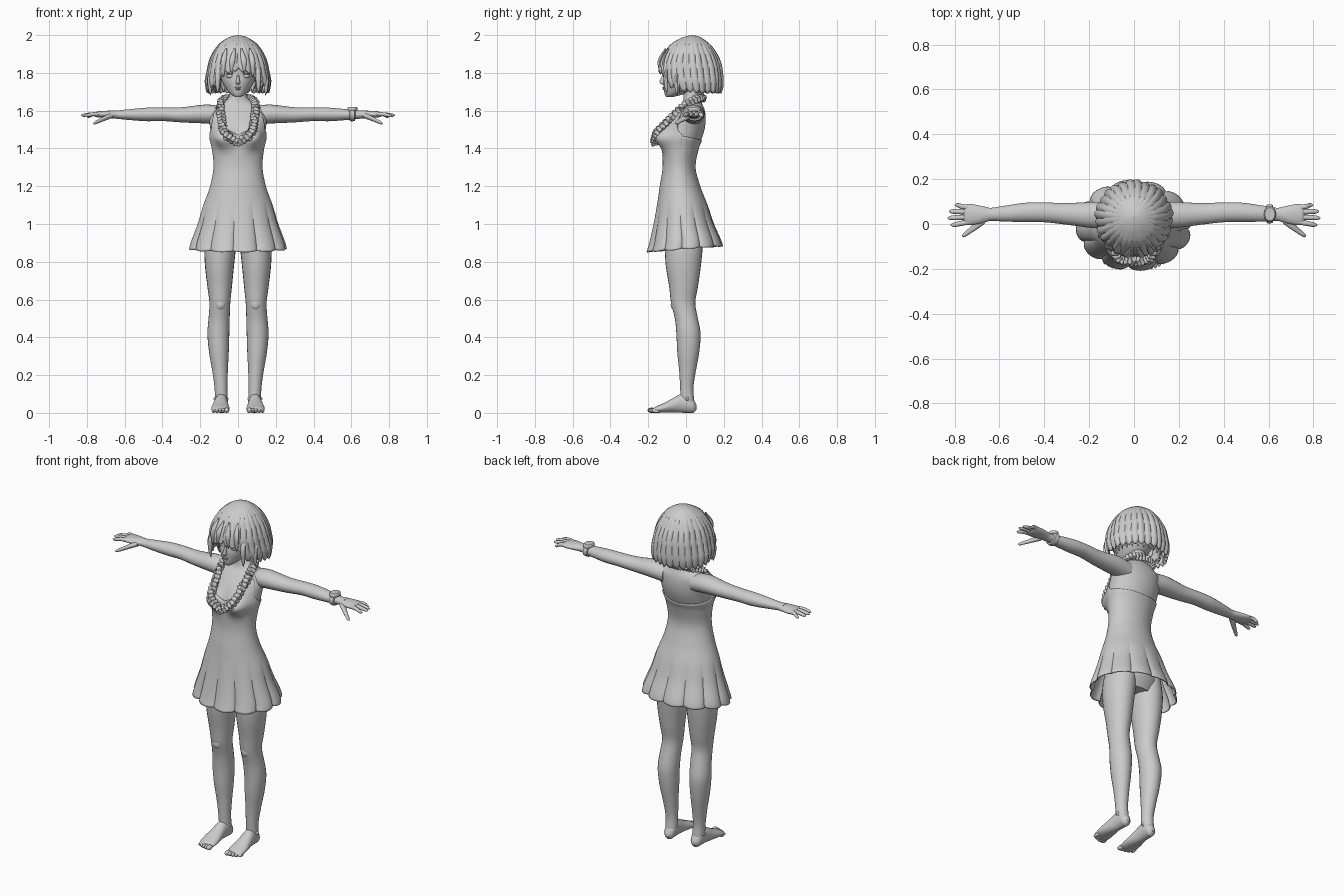
import bpy, bmesh, math
from math import sin, cos, pi, exp, degrees

if "Cube" in bpy.data.objects:
    bpy.data.objects.remove(bpy.data.objects["Cube"])

grey = bpy.data.materials.new("light_grey")
grey.use_nodes = True
grey.diffuse_color = (0.6, 0.6, 0.6, 1)
grey.node_tree.nodes["Principled BSDF"].inputs["Base Color"].default_value = (0.6, 0.6, 0.6, 1)
parts = []


def sample(table, t):
    """Smooth interpolation of table rows; the first column is the parameter."""
    t = min(max(t, table[0][0]), table[-1][0])
    i = next(k for k in range(len(table) - 1) if t <= table[k + 1][0])
    a, b = table[i], table[i + 1]
    before, after = table[max(i - 1, 0)], table[min(i + 2, len(table) - 1)]
    h = b[0] - a[0]
    u = (t - a[0]) / h
    out = []
    for k in range(1, len(a)):
        m0 = (b[k] - before[k]) / (b[0] - before[0]) * h
        m1 = (after[k] - a[k]) / (after[0] - a[0]) * h
        d = b[k] - a[k]
        out.append(a[k] + u * (m0 + u * (3 * d - 2 * m0 - m1 + u * (m0 + m1 - 2 * d))))
    return out


def linear(table, t):
    for a, b in zip(table, table[1:]):
        if t <= b[0]:
            return a[1] + (b[1] - a[1]) * (t - a[0]) / (b[0] - a[0])
    return table[-1][1]


def finish(name, bm, mirror=False, thick=0):
    mesh = bpy.data.meshes.new(name)
    bm.to_mesh(mesh)
    bm.free()
    mesh.materials.append(grey)
    obj = bpy.data.objects.new(name, mesh)
    bpy.context.collection.objects.link(obj)
    if mirror:
        obj.modifiers.new("mirror", 'MIRROR')
    if thick:
        mod = obj.modifiers.new("thickness", 'SOLIDIFY')
        mod.thickness, mod.offset = thick, -1
    parts.append(obj)
    return obj


def skin_rows(name, rows, caps=True, loop=False, mirror=False, thick=0):
    """Join rings of points into a surface."""
    bm = bmesh.new()
    rings = [[bm.verts.new(p) for p in row] for row in rows]
    n = len(rings[0])
    pairs = list(zip(rings, rings[1:])) + ([(rings[-1], rings[0])] if loop else [])
    for lo, hi in pairs:
        for j in range(n):
            k = (j + 1) % n
            bm.faces.new((lo[j], lo[k], hi[k], hi[j]))
    if caps:
        bm.faces.new(rings[0][::-1])
        bm.faces.new(rings[-1])
    if caps or loop:
        bmesh.ops.recalc_face_normals(bm, faces=bm.faces)
    return finish(name, bm, mirror, thick)


def loft(name, axis, table, mirror=True, n=24, steps=30):
    """Ellipses along an axis: (position, centre, centre, radius, radius)."""
    rows = []
    for s in range(steps + 1):
        t = table[0][0] + (table[-1][0] - table[0][0]) * (1 - cos(pi * s / steps)) / 2
        c, d, r, q = sample(table, t)
        r, q = max(r, .001), max(q, .001)
        ring = [[c + r * cos(2 * pi * j / n), d + q * sin(2 * pi * j / n)] for j in range(n)]
        for p in ring:
            p.insert("xyz".index(axis), t)
        rows.append(ring)
    return skin_rows(name, rows, mirror=mirror)


def shell(name, table, bottom, top, bulge, n=96, m=40, power=1, caps=False, thick=0):
    """Upright body of rows (z, half width, front y, back y) between two edges."""
    rows = []
    for i in range(m + 1):
        t = 1 - (1 - i / m) ** power
        ring = []
        for j in range(n):
            a = 2 * pi * j / n
            z = bottom(a) + (top(a) - bottom(a)) * t
            w, f, b = sample(table, z)
            o = bulge(a, z)
            ring.append(((w + o) * cos(a), (f + b) / 2 + ((b - f) / 2 + o) * sin(a), z))
        rows.append(ring)
    return skin_rows(name, rows, caps=caps, thick=thick)


def blob(name, loc, size, mirror=False):
    bm = bmesh.new()
    bmesh.ops.create_uvsphere(bm, u_segments=16, v_segments=10, radius=1)
    bmesh.ops.scale(bm, vec=size, verts=bm.verts)
    bmesh.ops.translate(bm, vec=loc, verts=bm.verts)
    return finish(name, bm, mirror)


def from_front(a):
    d = abs(degrees(a) - 270) % 360
    return min(d, 360 - d)


# Torso and dress
upper = [(1.3, .124, -.118, .045), (1.4, .132, -.12, .062), (1.45, .142, -.122, .082),
         (1.5, .146, -.108, .098), (1.55, .152, -.083, .104), (1.6, .148, -.045, .1),
         (1.63, .105, -.02, .088), (1.66, .056, -.014, .076), (1.7, .045, -.012, .07),
         (1.76, .045, -.012, .07)]
pelvis = [(.87, .12, -.08, .07), (.95, .15, -.11, .1), (1.1, .15, -.12, .09), (1.2, .125, -.12, .06)]
skirt = [(.85, .25, -.197, .185), (.9, .24, -.183, .18), (1, .205, -.163, .14), (1.1, .177, -.147, .108),
         (1.2, .142, -.133, .07)]


def bust(a, z):
    x = abs(.145 * cos(a))
    return .046 * exp(-((x - .068) / .045) ** 2 - ((z - 1.455) / .052) ** 2) if sin(a) < 0 else 0


def pleats(a, z):
    w = min(max((1.13 - z) / .25, 0), 1)
    return bust(a, z) + .006 + .022 * w * (abs(sin(6 * a + .6)) ** .45 - .65)


neckline = [(0, 1.47), (20, 1.5), (36, 1.58), (45, 1.61), (54, 1.58), (68, 1.5), (90, 1.465),
            (130, 1.45), (180, 1.44)]
shell("torso", pelvis + upper, lambda a: .87, lambda a: 1.76, bust, m=70, caps=True)
shell("dress", skirt + upper, lambda a: .872 + .015 * sin(a) - .006 * abs(sin(6 * a + .6)),
      lambda a: linear(neckline, from_front(a)), pleats, n=180, m=60, thick=.006)

# Head and face
head = [(1.672, .014, -.105, -.07), (1.685, .036, -.112, -.02), (1.71, .06, -.117, .05),
        (1.75, .083, -.121, .1), (1.79, .094, -.118, .13), (1.85, .1, -.118, .14),
        (1.92, .085, -.075, .11), (1.95, .04, -.02, .06)]
shell("head", head, lambda a: 1.672, lambda a: 1.95, lambda a, z: 0, n=48, caps=True)
loft("nose", "z", [(1.738, 0, -.12, .006, .008), (1.747, 0, -.122, .012, .016),
                   (1.756, 0, -.121, .01, .019), (1.79, 0, -.112, .006, .012)], mirror=False)
blob("upper_lip", (0, -.117, 1.722), (.017, .008, .004))
blob("lower_lip", (0, -.116, 1.714), (.013, .008, .005))
blob("eye", (.04, -.101, 1.783), (.021, .011, .011), True)
blob("upper_eyelid", (.041, -.103, 1.795), (.024, .01, .003), True)
blob("eyebrow", (.043, -.104, 1.812), (.024, .008, .003), True)
blob("ear", (.097, .02, 1.77), (.012, .02, .032), True)

# Bobbed hair with a fringe and an inner layer
hair = [(1.69, .158, -.11, .18), (1.72, .166, -.125, .19), (1.76, .17, -.138, .193), (1.8, .162, -.143, .19),
        (1.85, .152, -.14, .181), (1.9, .134, -.118, .16), (1.95, .102, -.082, .127),
        (1.98, .064, -.036, .09), (1.994, .033, 0, .063), (2, .002, .029, .033)]
fringe = [(0, 1.812), (15, 1.8), (30, 1.795), (36, 1.77), (42, 1.715), (55, 1.725), (70, 1.70),
          (110, 1.69), (180, 1.692)]


def strands(a, z):
    fade = min((2 - z) / .12, 1)
    return fade * (.009 * abs(sin(14 * a + 5 * (z - 1.8))) ** .6 + .003 * sin(9 * a) - .004)


shell("hair", hair, lambda a: linear(fringe, from_front(a)) + .016 * (1 - abs(sin(14 * a - .4))),
      lambda a: 2, strands, n=224, m=36, power=2, thick=.014)
shell("inner_hair", hair,
      lambda a: 1.83 if from_front(a) < 46 else 1.695 + .045 * abs((a * 24 / pi) % 2 - 1),
      lambda a: 1.95, lambda a, z: -.034, n=240, m=20, thick=.008)
for i, (x, y, z, low) in enumerate([(.105, -.105, 1.8, 1.69), (.145, -.05, 1.78, 1.68),
                                    (.03, -.138, 1.87, 1.79), (.075, -.122, 1.87, 1.775)]):
    loft("hair_lock_%d" % i, "z", [(low, x, y + .004, .001, .001), (low + .03, x + .003, y, .009, .008),
                                   (z, x, y, .015, .01), (z + .06, x - .012, y + .03, .004, .004)], n=12)

# Arms and hands
loft("arm", "x", [(.09, .04, 1.575, .055, .05), (.17, .04, 1.582, .059, .05), (.3, .045, 1.578, .048, .04),
                  (.4, .052, 1.581, .044, .036), (.48, .052, 1.58, .043, .036), (.58, .046, 1.579, .035, .028),
                  (.64, .043, 1.579, .029, .022), (.68, .042, 1.581, .036, .02)], steps=40)
loft("palm", "x", [(.63, .043, 1.579, .025, .02), (.67, .042, 1.58, .036, .02), (.72, .042, 1.58, .046, .018),
                   (.75, .042, 1.58, .045, .014), (.764, .042, 1.578, .036, .006)])
for name, y0, y1, tip, z in [("index_finger", .01, -.004, .818, 1.573), ("middle_finger", .032, .027, .832, 1.576),
                             ("ring_finger", .053, .056, .826, 1.575), ("little_finger", .073, .084, .8, 1.569)]:
    loft(name, "x", [(.73, y0, 1.58, .011, .011), (.77, (y0 + y1) / 2, 1.581, .0115, .0105),
                     (tip - .012, y1, z, .009, .008), (tip, y1, z - .001, .002, .002)], n=12, steps=16)
loft("thumb", "x", [(.665, .02, 1.575, .018, .014), (.7, -.005, 1.562, .019, .014),
                    (.735, -.032, 1.546, .014, .011), (.757, -.048, 1.536, .011, .009),
                    (.768, -.054, 1.532, .002, .002)], n=14)

# Watch on the left wrist
loft("watch_band", "x", [(.59, .045, 1.579, .033, .026), (.593, .045, 1.579, .041, .034),
                         (.618, .045, 1.579, .04, .033), (.621, .045, 1.579, .031, .024)], mirror=False)
loft("watch_case", "z", [(1.6, .606, .044, .026, .034), (1.614, .606, .044, .027, .035),
                         (1.62, .606, .044, .022, .029)], mirror=False, steps=8)

# Legs and bare feet
loft("leg", "z", [(.06, .088, .008, .034, .036), (.13, .09, .004, .034, .035), (.22, .095, .008, .041, .044),
                  (.32, .101, .012, .052, .058), (.42, .104, .013, .058, .064), (.5, .1, .002, .056, .061),
                  (.58, .096, -.015, .055, .064), (.66, .097, -.013, .064, .075), (.78, .098, -.014, .077, .093),
                  (.88, .094, -.012, .083, .1), (.98, .085, -.01, .075, .095)], steps=50)
blob("kneecap", (.094, -.06, .575), (.028, .021, .032), True)
blob("ankle_bone", (.09, .006, .075), (.04, .018, .018), True)
loft("foot", "y", [(-.178, .092, .012, .038, .008), (-.165, .092, .016, .045, .015), (-.12, .093, .026, .048, .025),
                   (-.07, .092, .039, .041, .038), (-.03, .09, .05, .035, .049), (.01, .088, .05, .033, .05),
                   (.04, .087, .036, .028, .035), (.056, .087, .03, .01, .012)])
for i in range(5):
    blob("toe_%d" % (i + 1), (.06 + .0175 * i, -.182 + .0015 * i * i, .014 - .001 * i),
         (.014 if i == 0 else .0095, .022, .014 - .001 * i), True)

# Flower garland around the neck
path = [(0, 0, .09, 1.668), (.2, .07, .062, 1.662), (.4, .093, -.01, 1.625), (.6, .087, -.083, 1.555),
        (.8, .07, -.152, 1.485), (1, 0, -.167, 1.428)]
rows, count = [], 264
for i in range(count):
    t = 2 * i / count
    side, t = (1, t) if t <= 1 else (-1, 2 - t)
    x, y, z = sample(path, t)
    x2, y2, z2 = sample(path, min(t + .01, 1))
    x1, y1, z1 = sample(path, max(t - .01, 0))
    # Ring frame: sideways direction and outward direction
    tx, ty, tz = x2 - x1, y2 - y1, z2 - z1
    size = math.sqrt(tx * tx + ty * ty + tz * tz)
    tx, ty, tz = tx / size, ty / size, tz / size
    ox, oy, oz = 0, -.72, -.69
    if abs(ty * oy + tz * oz) < 2:
        nx, ny, nz = ty * .69 - tz * .72, -tx * .69, tx * .72
        q = math.sqrt(nx * nx + ny * ny + nz * nz) or 1
        nx, ny, nz = nx / q, ny / q, nz / q
        ox, oy, oz = ty * nz - tz * ny, tz * nx - tx * nz, tx * ny - ty * nx
    ring = []
    for j in range(20):
        a = 2 * pi * j / 20
        r = .015 + .008 * abs(sin(pi * i / 6)) + .003 * sin(5 * a + i // 6)
        u, v = r * cos(a), r * sin(a)
        ring.append((side * (x + nx * u + ox * v), y + ny * u + oy * v, z + nz * u + oz * v))
    rows.append(ring if side > 0 else [ring[-j % 20] for j in range(20)])
# The mirrored half reverses its ring order, so each half is skinned alone
skin_rows("garland_left", rows[:count // 2 + 1])
skin_rows("garland_right", rows[count // 2 + 1:])
for i in range(5):
    x = .03 * (i - 2)
    for k in range(5):
        a = 2 * pi * k / 5
        blob("garland_petal", (x + .01 * cos(a), -.175 + abs(x) * .3, 1.428 + abs(x) * .5 + .01 * sin(a)),
             (.009, .009, .009))

# Smooth shading with crisp creases
bpy.ops.object.select_all(action='DESELECT')
for obj in parts:
    obj.select_set(True)
bpy.context.view_layer.objects.active = parts[0]
bpy.ops.object.shade_smooth_by_angle(angle=math.radians(40))
